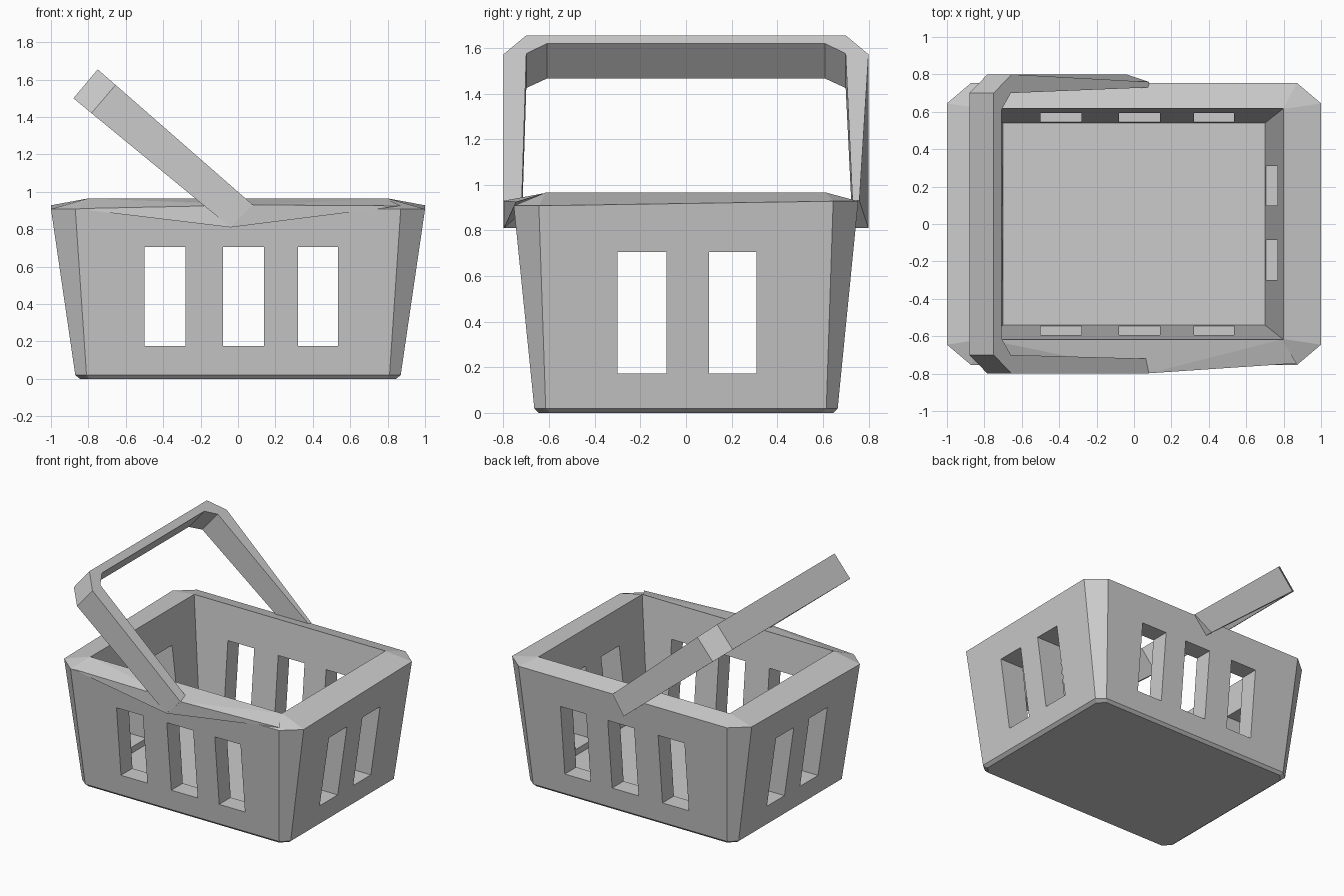
import bpy, bmesh

if "Cube" in bpy.data.objects:
    bpy.data.objects.remove(bpy.data.objects["Cube"])

# One flat colour for the whole basket
grey = bpy.data.materials.new("plain_grey")
grey.diffuse_color = (0.6, 0.6, 0.6, 1)
grey.use_nodes = True
grey.node_tree.nodes["Principled BSDF"].inputs["Base Color"].default_value = grey.diffuse_color


def make_object(name, bm):
    bmesh.ops.recalc_face_normals(bm, faces=bm.faces)
    me = bpy.data.meshes.new(name)
    bm.to_mesh(me)
    bm.free()
    me.materials.append(grey)
    ob = bpy.data.objects.new(name, me)
    bpy.context.collection.objects.link(ob)
    return ob


def bridge(bm, a, b):
    for i in range(len(a)):
        j = (i + 1) % len(a)
        bm.faces.new((a[i], a[j], b[j], b[i]))


def loft(name, rings):
    bm = bmesh.new()
    loops = [[bm.verts.new(p) for p in r] for r in rings]
    for a, b in zip(loops, loops[1:]):
        bridge(bm, a, b)
    bm.faces.new(loops[0])
    bm.faces.new(loops[-1])
    return make_object(name, bm)


def octagon(hx, hy, cx, cy, z, back_rise=0.0):
    pts = [(hx, -hy + cy), (hx, hy - cy), (hx - cx, hy), (-hx + cx, hy),
           (-hx, hy - cy), (-hx, -hy + cy), (-hx + cx, -hy), (hx - cx, -hy)]
    return [(x, y, z + (back_rise if y > 0 else 0)) for x, y in pts]


def rect(hx, hy, z):
    return [(hx, -hy, z), (hx, hy, z), (-hx, hy, z), (-hx, -hy, z)]


def box(name, x0, x1, y0, y1, z0, z1):
    return loft(name, [[(x0, y0, z), (x1, y0, z), (x1, y1, z), (x0, y1, z)] for z in (z0, z1)])


# Body: tapered tub with chamfered corners and a sloping rim
basket = loft("basket_body", [
    octagon(0.845, 0.645, 0.05, 0.05, 0.0),
    octagon(0.87, 0.665, 0.06, 0.05, 0.02),
    octagon(1.0, 0.755, 0.13, 0.11, 0.908, 0.02),
    octagon(0.80, 0.617, 0.002, 0.002, 0.965),
])

# Cutters: inner cavity, then slots through opposite walls
cutters = [loft("cavity_cutter", [rect(0.70, 0.54, 0.13), rect(0.808, 0.625, 1.05)])]
for x0, x1 in ((-0.50, -0.28), (-0.08, 0.14), (0.32, 0.535)):
    cutters.append(box("long_side_slot_cutter", x0, x1, -1.2, 1.2, 0.175, 0.705))
for y0, y1 in ((-0.30, -0.085), (0.10, 0.31)):
    cutters.append(box("short_side_slot_cutter", -1.3, 1.3, y0, y1, 0.172, 0.706))
for c in cutters:
    mod = basket.modifiers.new(c.name, "BOOLEAN")
    mod.operation = "DIFFERENCE"
    mod.solver = "EXACT"
    mod.object = c
bpy.context.view_layer.update()
cut_mesh = bpy.data.meshes.new_from_object(
    basket.evaluated_get(bpy.context.evaluated_depsgraph_get()))
basket.modifiers.clear()
basket.data = cut_mesh
cut_mesh.materials.clear()
cut_mesh.materials.append(grey)
for c in cutters:
    bpy.data.objects.remove(c)

# Bulge on the front rim that meets the handle pivot
bm = bmesh.new()
for p in ((-0.87, -0.75, 0.91), (-0.04, -0.798, 0.81), (0.73, -0.752, 0.91),
          (0.08, -0.798, 0.93), (0.87, -0.745, 0.925),
          (0.79, -0.617, 0.964), (-0.79, -0.617, 0.964)):
    bm.verts.new(p)
bmesh.ops.convex_hull(bm, input=bm.verts[:])
make_object("front_rim_bulge", bm)

# Handle: flat hoop, t runs along the tilted arms from pivot to grip
outer = [(-0.80, 0), (-0.80, 0.885), (-0.70, 1), (0.70, 1), (0.80, 0.885), (0.80, 0)]
inner = [(-0.72, 0), (-0.70, 0.89), (-0.61, 0.95), (0.61, 0.95), (0.70, 0.89), (0.73, 0)]


def lower(y, t):
    return (-0.04 - 0.84 * t, y, 0.81 + 0.69 * t)


def upper(y, t):
    if t == 0 and y > 0.75:      # back pivot tapers into the rim
        y = 0.76
    return (0.08 - 0.83 * t, y, 0.93 + 0.725 * t)


bm = bmesh.new()
sections = []
for o, i in zip(outer, inner):
    sections.append([bm.verts.new(p) for p in (lower(*o), upper(*o), upper(*i), lower(*i))])
for a, b in zip(sections, sections[1:]):
    bridge(bm, a, b)
bm.faces.new(sections[0])
bm.faces.new(sections[-1])
make_object("handle", bm)
